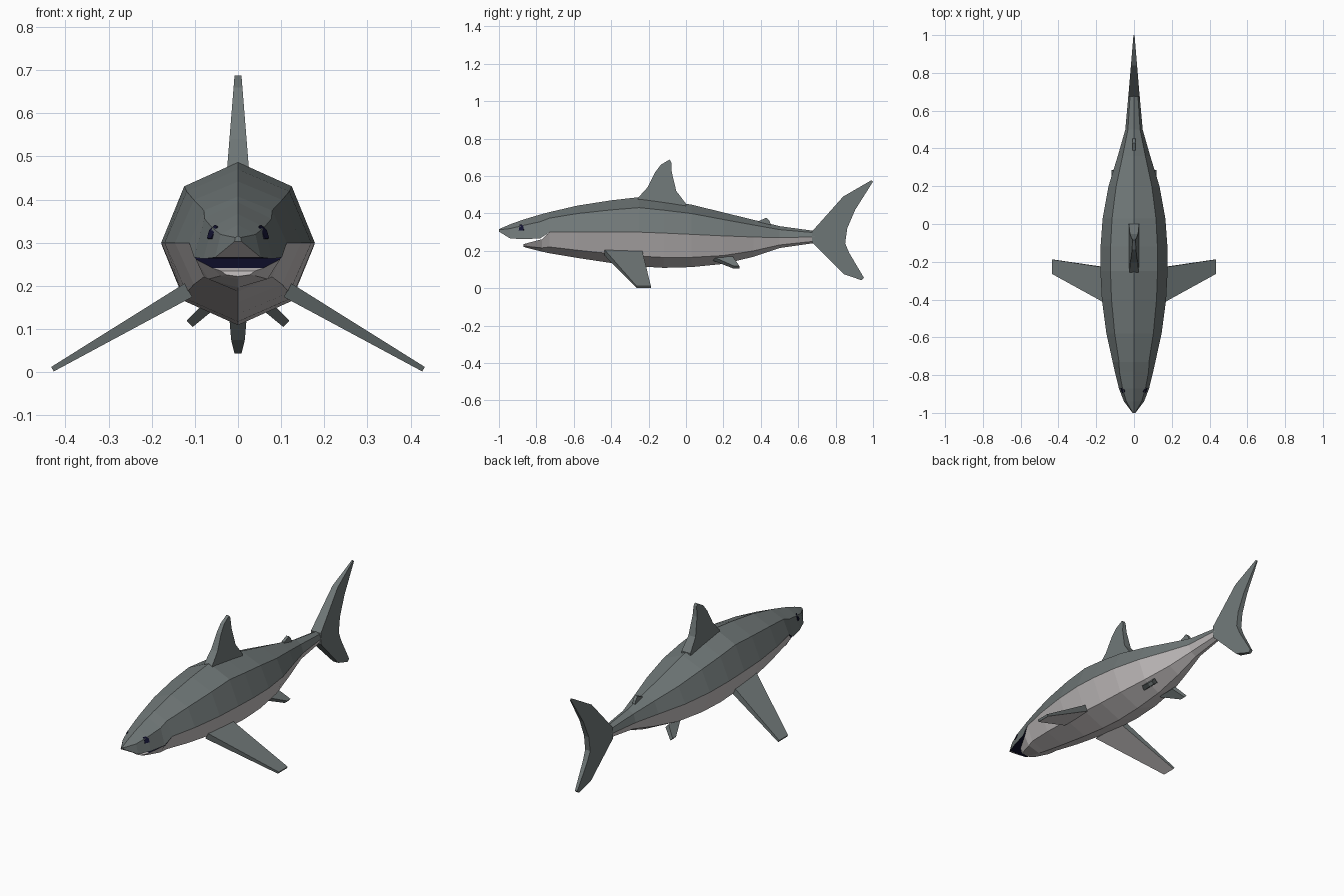
import bpy, bmesh
from mathutils import Vector
from mathutils.bvhtree import BVHTree

if "Cube" in bpy.data.objects:
    bpy.data.objects.remove(bpy.data.objects["Cube"])


def material(name, rgb):
    m = bpy.data.materials.new(name)
    m.diffuse_color = (*rgb, 1)
    m.use_nodes = True
    m.node_tree.nodes["Principled BSDF"].inputs["Base Color"].default_value = m.diffuse_color
    return m


GREY = material("back_grey", (0.16, 0.185, 0.185))
PALE = material("belly_pale", (0.57, 0.54, 0.54))
DARK = material("dark_navy", (0.006, 0.006, 0.03))


def finish(bm, name, *mats):
    me = bpy.data.meshes.new(name)
    bm.normal_update()
    bm.to_mesh(me)
    bm.free()
    for m in mats:
        me.materials.append(m)
    ob = bpy.data.objects.new(name, me)
    bpy.context.collection.objects.link(ob)
    return ob


def bridge(bm, rings):
    """Closed skin through rings of equal point count, with end caps."""
    vs = [[bm.verts.new(p) for p in r] for r in rings]
    n = len(vs[0])
    for a, b in zip(vs, vs[1:]):
        for i in range(n):
            j = (i + 1) % n
            bm.faces.new((a[i], a[j], b[j], b[i]))
    bm.faces.new(vs[0])
    bm.faces.new(vs[-1][::-1])
    bmesh.ops.recalc_face_normals(bm, faces=bm.faces)


def half_body(stations, k=0.7):
    """Half octagon loft; station = y, half width, side height, crest height."""
    bm = bmesh.new()
    rings = []
    for y, w, zs, zc in stations:
        zd = zs + 0.7 * (zc - zs)
        kk = 0.76 if y < -0.75 and zc > zs else k
        rings.append([(-w, y, zs), (-kk * w, y, zd), (0, y, zc), (kk * w, y, zd), (w, y, zs)])
    bridge(bm, rings)
    # drop the hidden inner wall behind the mouth corner
    inner = []
    for f in bm.faces:
        xs = [v.co.x for v in f.verts]
        f.tag = len(f.verts) == 4 and min(xs) < -0.005 and max(xs) > 0.005
        if f.tag and f.calc_center_median().y > -0.73:
            inner.append(f)
    bmesh.ops.delete(bm, geom=inner, context='FACES')
    return bm


# Shared trunk stations: y, half width, side, top, bottom
trunk = [(-0.73, 0.113, 0.30, 0.407, 0.187), (-0.58, 0.146, 0.30, 0.442, 0.162),
         (-0.40, 0.17, 0.30, 0.47, 0.135), (-0.25, 0.178, 0.30, 0.487, 0.117),
         (-0.12, 0.177, 0.295, 0.47, 0.109), (0.03, 0.166, 0.288, 0.447, 0.113),
         (0.20, 0.135, 0.28, 0.405, 0.13), (0.36, 0.086, 0.274, 0.366, 0.168),
         (0.50, 0.046, 0.27, 0.332, 0.215), (0.69, 0.029, 0.275, 0.306, 0.242)]
snout = [(-1.0, 0.008, 0.303, 0.316), (-0.94, 0.053, 0.266, 0.342),
         (-0.87, 0.08, 0.263, 0.367), (-0.78, 0.102, 0.266, 0.394)]
jaw = [(-0.87, 0.04, 0.235, 0.222), (-0.85, 0.058, 0.241, 0.216), (-0.77, 0.098, 0.262, 0.196)]

# Grey back with the snout; roof of the mouth is dark
bm = half_body(snout + [(y, w, s, t) for y, w, s, t, b in trunk])
for f in bm.faces:
    if f.tag:
        f.material_index = 1 if f.calc_center_median().y < -0.92 else 2
skin = BVHTree.FromBMesh(bm)
finish(bm, "back", GREY, PALE, DARK)

# Pale belly with the lower jaw; floor of the mouth is dark
bm = half_body(jaw + [(y, w, s, b) for y, w, s, t, b in trunk])
for f in bm.faces:
    if f.tag and f.calc_center_median().y > -0.85:
        f.material_index = 1
finish(bm, "belly", PALE, DARK)

# Eyes: thin plates laid on the head
for side in (-1, 1):
    bm = bmesh.new()
    rings = [[], []]
    for dy, dz in ((-0.013, -0.014), (0.013, -0.014), (0.012, 0.005), (0.004, 0.015), (-0.009, 0.013)):
        hit = skin.ray_cast(Vector((side, -0.88 + dy, 0.323 + dz)), Vector((-side, 0, 0)))
        for ring, off in zip(rings, (-0.002, 0.004)):
            ring.append(hit[0] + hit[1] * off)
    bridge(bm, rings)
    finish(bm, "eye_left" if side < 0 else "eye_right", DARK)


def upright_fin(name, outline, half):
    """Fin on the centre plane; half(y, z) gives its half thickness."""
    bm = bmesh.new()
    bridge(bm, [[(s * half(y, z), y, z) for y, z in outline] for s in (-1, 1)])
    finish(bm, name, GREY)


upright_fin("dorsal_fin",
            [(-0.26, 0.465), (-0.255, 0.485), (-0.205, 0.54), (-0.165, 0.62), (-0.135, 0.66),
             (-0.088, 0.688), (-0.079, 0.675), (-0.076, 0.62), (-0.052, 0.52), (0.0, 0.452), (0.0, 0.43)],
            lambda y, z: 0.008 + (0.688 - z) * 0.08)
upright_fin("second_dorsal_fin",
            [(0.385, 0.345), (0.39, 0.36), (0.43, 0.377), (0.447, 0.36), (0.455, 0.335)],
            lambda y, z: 0.008)
upright_fin("tail_fin",
            [(0.675, 0.245), (0.675, 0.305), (0.76, 0.40), (0.84, 0.49), (0.992, 0.578),
             (1.0, 0.57), (0.905, 0.42), (0.862, 0.32), (0.851, 0.24), (0.872, 0.19),
             (0.952, 0.055), (0.938, 0.043), (0.845, 0.075), (0.76, 0.16)],
            lambda y, z: 0.003 + (1.0 - y) * 0.083)


def paired_fin(name, root, tip, thick, pale_under):
    """Mirrored slanted fins; root and tip = x, z, front y, rear y."""
    slope = Vector((tip[0] - root[0], 0, tip[1] - root[1])).normalized()
    n = Vector((-slope.z, 0, slope.x))
    for side in (-1, 1):
        bm = bmesh.new()
        rings = []
        for (x, z, y0, y1), t in zip((root, tip), thick):
            ring = [Vector((x, y, z)) + n * s * t for y, s in ((y0, 1), (y1, 1), (y1, -1), (y0, -1))]
            rings.append([(side * p.x, p.y, p.z) for p in ring])
        bridge(bm, rings)
        for f in bm.faces:
            out = Vector((side * n.x, 0, n.z))
            if pale_under and f.normal.dot(out) < -0.8:
                f.material_index = 1
        finish(bm, name + ("_left" if side < 0 else "_right"), GREY, PALE)


paired_fin("pectoral_fin", (0.115, 0.19, -0.435, -0.235), (0.43, 0.007, -0.265, -0.188),
           (0.018, 0.006), True)
paired_fin("pelvic_fin", (0.06, 0.16, 0.14, 0.25), (0.112, 0.112, 0.255, 0.285),
           (0.014, 0.01), False)
